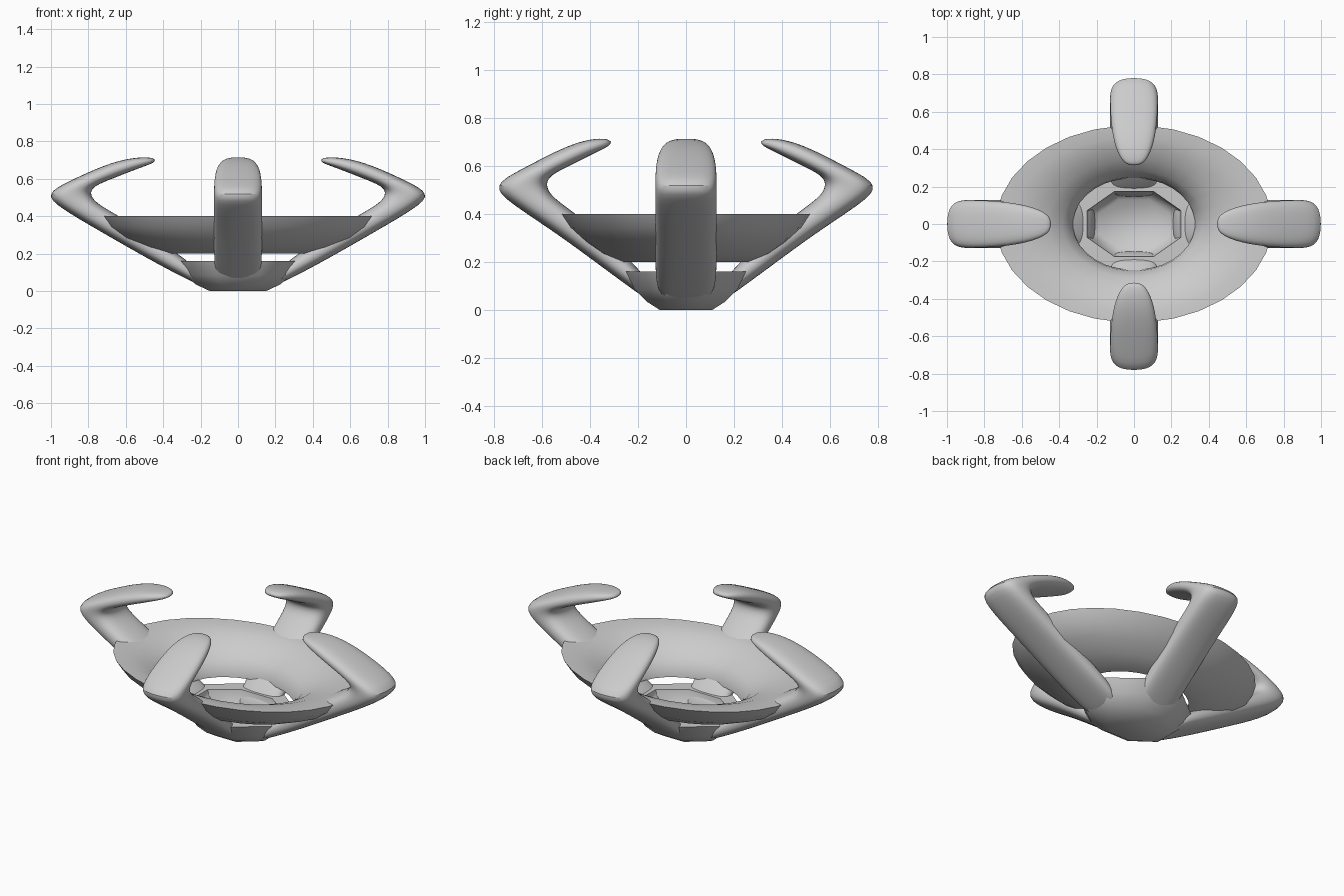
import bpy, bmesh, math

if "Cube" in bpy.data.objects:
    bpy.data.objects.remove(bpy.data.objects["Cube"])


def make_object(name, loops, closed_profile=False, caps=False, angle=40, subsurf=0):
    """Skin a list of vertex loops into one smooth object."""
    bm = bmesh.new()
    rings = [[bm.verts.new(p) for p in loop] for loop in loops]
    n = len(rings[0])
    pairs = list(zip(rings, rings[1:]))
    if closed_profile:
        pairs.append((rings[-1], rings[0]))
    for a, b in pairs:
        for i in range(n):
            j = (i + 1) % n
            bm.faces.new((a[i], a[j], b[j], b[i]))
    if caps:
        bm.faces.new(rings[0])
        bm.faces.new(rings[-1])
    bmesh.ops.recalc_face_normals(bm, faces=bm.faces)
    me = bpy.data.meshes.new(name)
    bm.to_mesh(me)
    bm.free()
    ob = bpy.data.objects.new(name, me)
    bpy.context.collection.objects.link(ob)
    if subsurf:
        mod = ob.modifiers.new("Smooth", 'SUBSURF')
        mod.levels = mod.render_levels = subsurf
    bpy.ops.object.select_all(action='DESELECT')
    ob.select_set(True)
    bpy.context.view_layer.objects.active = ob
    bpy.ops.object.shade_smooth_by_angle(angle=math.radians(angle))
    return ob


def ellipse(rx, ry, z, n):
    """Polygon with its flat sides at rx and ry."""
    k = 1 / math.cos(math.pi / n)
    return [(k * rx * math.cos(t), k * ry * math.sin(t), z)
            for t in (2 * math.pi * (i + 0.5) / n for i in range(n))]


# Upper open-bottomed bowl: (x radius, y radius, z), outer wall then rolled inner wall
bowl = [(.735, .525, .40), (.70, .49, .345), (.62, .425, .285), (.50, .355, .235),
        (.38, .27, .20), (.325, .245, .20), (.335, .25, .24), (.38, .285, .295),
        (.46, .345, .345), (.56, .41, .38), (.65, .465, .396)]
make_object("upper_bowl", [ellipse(*p, 32) for p in bowl], closed_profile=True, angle=80)

# Lower cup: flat base, outer wall, thick rim, inner wall, floor
cup = [(.15, .11, 0), (.225, .165, .035), (.285, .215, .085), (.32, .25, .16),
       (.25, .175, .16), (.235, .165, .09), (.19, .13, .05)]
make_object("lower_cup", [ellipse(*p, 8) for p in cup], caps=True, angle=50)

# Hooked arm sections: outer (r, z), inner (r, z), half width
ARM = [((.19, .025), (.22, .10), .10), ((.27, .06), (.25, .15), .128),
       ((.47, .165), (.38, .24), .13), ((.74, .32), (.63, .40), .13),
       ((.955, .445), (.76, .47), .13), ((1.037, .52), (.79, .52), .13),
       ((.90, .59), (.775, .56), .13), ((.71, .678), (.66, .605), .122),
       ((.56, .717), (.52, .66), .094), ((.445, .715), (.435, .69), .045)]


def power(v, e=0.75):
    return math.copysign(abs(v) ** e, v)


def arm(name, along_y, sign):
    def reach(r):
        return sign * (.70 * r + .08 * r ** 4 if along_y else r)
    loops = []
    for (ro, zo), (ri, zi), w in ARM:
        loop = []
        for k in range(16):
            t = 2 * math.pi * k / 16
            f = (1 + power(math.cos(t))) / 2
            r, z = reach(ri + (ro - ri) * f), zi + (zo - zi) * f
            s = w * power(math.sin(t))
            loop.append((s, r, z) if along_y else (r, s, z))
        loops.append(loop)
    make_object(name, loops, caps=True, angle=80, subsurf=2)


# Four arms around the bowl
arm("right_arm", False, 1)
arm("left_arm", False, -1)
arm("back_arm", True, 1)
arm("front_arm", True, -1)
